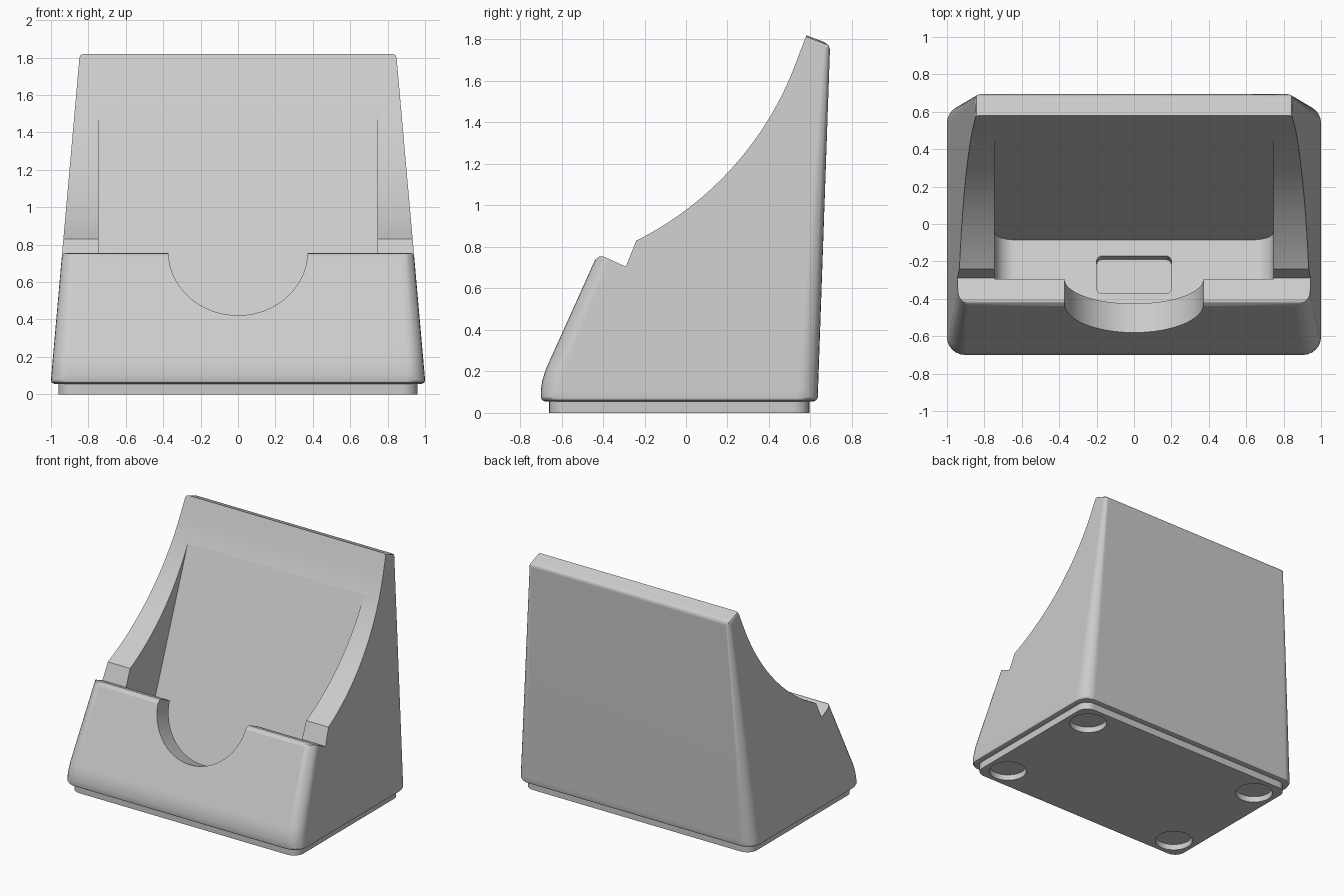
import bpy, bmesh
from math import sin, cos, pi, radians, atan2, hypot
from mathutils import Matrix, Vector

cube = bpy.data.objects.get("Cube")
if cube:
    bpy.data.objects.remove(cube, do_unlink=True)

grey = bpy.data.materials.new("light grey")
grey.use_nodes = True
grey.diffuse_color = (0.6, 0.6, 0.6, 1)
for node in grey.node_tree.nodes:
    if node.type == "BSDF_PRINCIPLED":
        node.inputs["Base Color"].default_value = (0.6, 0.6, 0.6, 1)


def rounded_rect(x0, x1, y0, y1, r, steps=6):
    """Counter-clockwise outline of a rectangle with round corners."""
    centres = ((x1 - r, y1 - r), (x0 + r, y1 - r), (x0 + r, y0 + r), (x1 - r, y0 + r))
    return [(cx + r * cos(a), cy + r * sin(a))
            for k, (cx, cy) in enumerate(centres)
            for a in [(k + i / steps) * pi / 2 for i in range(steps + 1)]]


def circle(cx, cy, r, steps=48):
    return [(cx + r * cos(2 * pi * i / steps), cy + r * sin(2 * pi * i / steps))
            for i in range(steps)]


def loft(name, rings, matrix=Matrix()):
    """Closed solid through rings of (outline, height)."""
    bm = bmesh.new()
    loops = [[bm.verts.new(matrix @ Vector((x, y, z))) for x, y in outline]
             for outline, z in rings]
    for low, high in zip(loops, loops[1:]):
        n = len(low)
        for i in range(n):
            j = (i + 1) % n
            bm.faces.new((low[i], low[j], high[j], high[i]))
    bm.faces.new(loops[0][::-1])
    bm.faces.new(loops[-1])
    bmesh.ops.recalc_face_normals(bm, faces=bm.faces)
    mesh = bpy.data.meshes.new(name)
    bm.to_mesh(mesh)
    bm.free()
    obj = bpy.data.objects.new(name, mesh)
    bpy.context.collection.objects.link(obj)
    return obj


def prism(name, outline, z0, z1, matrix=Matrix()):
    return loft(name, [(outline, z0), (outline, z1)], matrix)


def activate(obj):
    bpy.ops.object.select_all(action="DESELECT")
    obj.select_set(True)
    bpy.context.view_layer.objects.active = obj


def cut(obj, cutter):
    cutter.hide_render = True
    activate(obj)
    mod = obj.modifiers.new("cut", "BOOLEAN")
    mod.operation = "DIFFERENCE"
    mod.solver = "EXACT"
    mod.object = cutter
    bpy.ops.object.modifier_apply(modifier=mod.name)
    bpy.data.objects.remove(cutter, do_unlink=True)


def finish(obj):
    obj.data.materials.clear()
    obj.data.materials.append(grey)
    activate(obj)
    bpy.ops.object.shade_smooth_by_angle(angle=radians(30))
    mod = obj.modifiers.new("even shading", "WEIGHTED_NORMAL")
    mod.keep_sharp = True


def arc(p, q, bend, steps=28):
    """Arc from p to q, sagging to the right; bend is half its angle."""
    chord = Vector(q) - Vector(p)
    radius = chord.length / (2 * sin(bend))
    start = atan2(chord.y, chord.x) - bend
    cx, cy = p[0] - radius * sin(start), p[1] + radius * cos(start)
    return [(cx + radius * sin(a), cy - radius * cos(a))
            for a in [start + 2 * bend * i / steps for i in range(steps + 1)]]


# Frames: side profile, leaning back rest, and the slot floor square to it
side = Matrix(((0, 0, 1, 0), (1, 0, 0, 0), (0, 1, 0, 0), (0, 0, 0, 1)))
t = radians(21)
lean = Matrix(((1, 0, 0, 0), (0, sin(t), -cos(t), 0.58),
               (0, cos(t), sin(t), 1.82), (0, 0, 0, 1)))
floor = lean @ Matrix.Rotation(-pi / 2, 4, "X")

# Body: drafted block with rounded corners
rings = []
for z, front, inset in ((0.055, -0.68, 0.02), (0.062, -0.694, 0.006), (0.075, -0.7, 0),
                        (0.11, -0.7, 0), (0.155, -0.693, 0), (0.21, -0.676, 0),
                        (2.05, 0.153, 0)):
    w = 1 - 0.0885 * (z - 0.08) - inset
    back = 0.635 + 0.035 * (z - 0.07) - inset
    rings.append((rounded_rect(-w, w, front, back, 0.1 - 0.04 * z), z))
body = loft("stand_body", rings)

# Lip, curved cheeks and top edge
profile = [(-0.47, 0.69), (-0.438, 0.738), (-0.42, 0.753), (-0.4, 0.755), (-0.29, 0.705)]
profile += arc((-0.24, 0.83), (0.527, 1.68), radians(21.4))
profile += [(0.58, 1.82), (0.665, 1.788), (0.685, 1.774), (0.72, 1.7),
            (0.9, 2.2), (-0.9, 2.2), (-0.9, 0.69)]
cut(body, prism("profile_cutter", profile, -1.2, 1.2, side))

# Device slot, thumb notch and connector recess
cut(body, prism("slot_cutter", rounded_rect(-0.745, 0.745, -1.835, 0.5, 0.11),
                0.008, 0.417, lean))
cut(body, prism("notch_cutter", circle(0, -1.349, 0.372, 64), 0.3, 0.9, lean))
cut(body, prism("recess_cutter", rounded_rect(-0.2, 0.2, -0.314, -0.1, 0.03),
                -1.89, -1.7, floor))

# Softened top corners
for s in (-1, 1):
    corner = [(0.822, 0.002), (0.841, -0.007), (0.853, -0.032), (0.95, 0), (0.9, 0.1)]
    cut(body, prism("corner_cutter", [(s * x, y) for x, y in corner], -0.3, 0.3, lean))
finish(body)

# Base plate with round recesses for the feet
base = prism("base_plate", rounded_rect(-0.96, 0.96, -0.66, 0.595, 0.08), 0, 0.06)
for x in (-0.79, 0.79):
    for y in (-0.49, 0.42):
        cut(base, prism("foot_cutter", circle(x, y, 0.135, 40), -0.1, 0.045))
finish(base)
